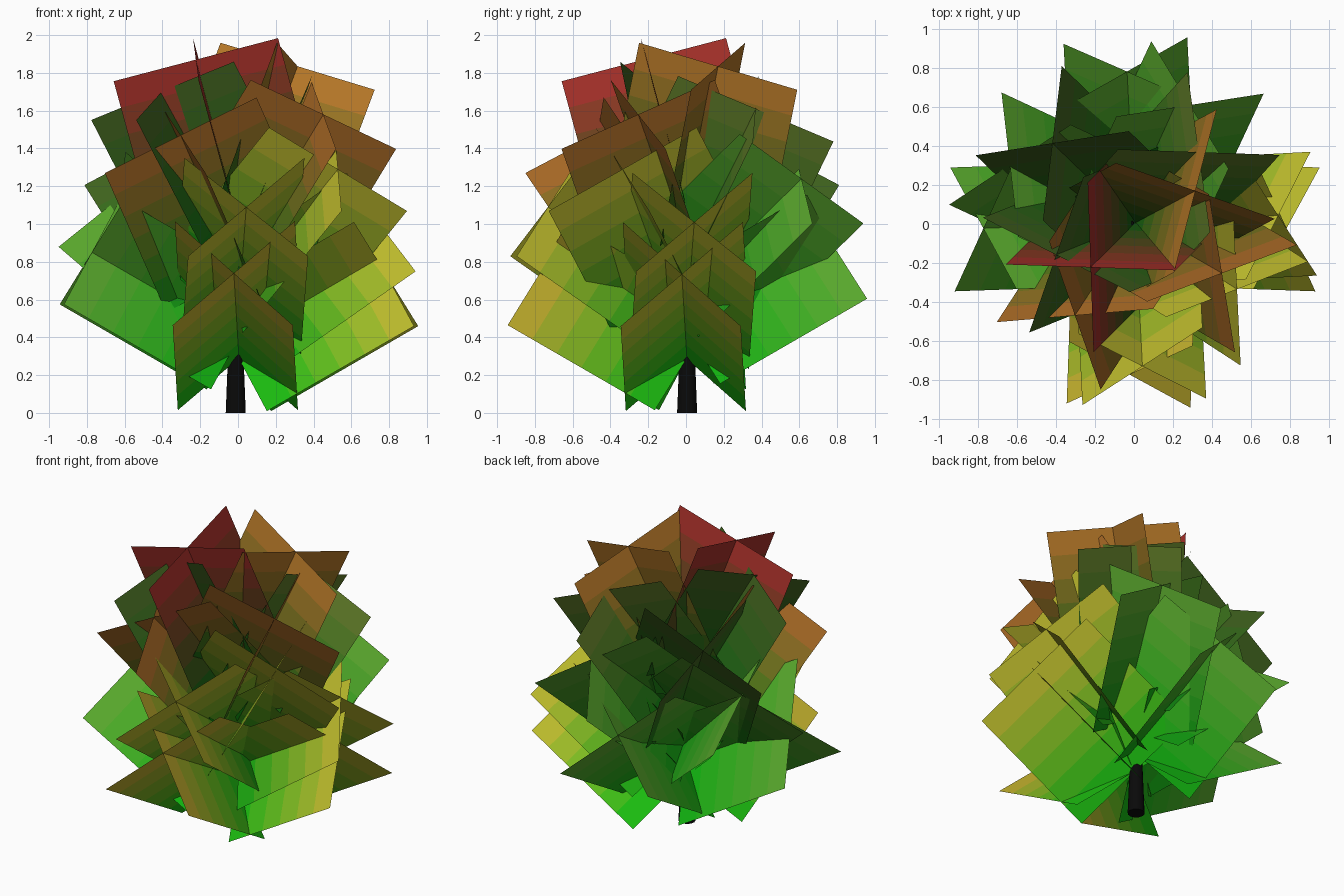
import bpy, bmesh, math
from mathutils import Vector

if "Cube" in bpy.data.objects:
    bpy.data.objects.remove(bpy.data.objects["Cube"])

SIZE, STRIPS = 0.9, 6
ORIGIN = Vector((.005, .005, 0))


def material(name, srgb):
    m = bpy.data.materials.new(name)
    m.diffuse_color = (*[c ** 2.2 for c in srgb], 1)
    m.use_nodes = True
    m.node_tree.nodes["Principled BSDF"].inputs["Base Color"].default_value = m.diffuse_color
    return m


# Leaf clusters: azimuth, pitch (degrees), height of the tip centre, tip colour
YELLOW, OLIVE, GREEN = (.80, .74, .20), (.40, .48, .18), (.38, .66, .20)
ORANGE, DARK, RED = (.76, .47, .18), (.27, .37, .14), (.68, .18, .18)
MUSTARD, BROWN = (.82, .68, .20), (.70, .40, .17)
CLUSTERS = [
    (-92, 30, .74, MUSTARD), (-2, 30, .735, YELLOW),
    (93, 30, .88, GREEN), (182, 30, .85, GREEN),
    (3, 35, 1.01, YELLOW), (-87, 35, 1.09, YELLOW),
    (155, 38, 1.13, GREEN), (65, 42, 1.24, GREEN),
    (-33, 46, 1.29, YELLOW), (136, 49, 1.415, DARK),
    (237, 51, 1.47, BROWN), (-30, 55, 1.58, BROWN),
    (48, 57, 1.61, OLIVE), (202, 61, 1.705, DARK),
    (28, 67, 1.835, ORANGE), (225, 69, 1.87, RED),
]


# Two crossed square cards sharing the branch axis, coloured in strips
def leaf_cluster(i, az, pitch, tip_z, tip_col):
    a, p = math.radians(az), math.radians(pitch)
    out = Vector((math.cos(a) * math.cos(p), math.sin(a) * math.cos(p), math.sin(p)))
    side = Vector((-math.sin(a), math.cos(a), 0))
    up = out.cross(side)
    start = ORIGIN + Vector((0, 0, tip_z - SIZE * math.sin(p)))
    base = (.07, .74 - .32 * (tip_z - .74), .08)
    me = bpy.data.meshes.new("leaf_cluster")
    bm = bmesh.new()
    for s in (-1, 1):
        half = (side + s * up).normalized() * SIZE / 2
        rows = []
        for k in range(STRIPS + 1):
            c = start + out * SIZE * k / STRIPS
            rows.append((bm.verts.new(c - half), bm.verts.new(c + half)))
        for k in range(STRIPS):
            (a0, b0), (a1, b1) = rows[k], rows[k + 1]
            bm.faces.new((a0, b0, b1, a1)).material_index = k
    bm.to_mesh(me)
    bm.free()
    for k in range(STRIPS):
        t = (k + .5) / STRIPS
        col = [b + (c - b) * t for b, c in zip(base, tip_col)]
        me.materials.append(material(f"leaf_{i}_{k}", col))
    ob = bpy.data.objects.new(f"leaf_cluster_{i}", me)
    bpy.context.collection.objects.link(ob)


for i, c in enumerate(CLUSTERS):
    leaf_cluster(i, *c)

# Tapered trunk
bpy.ops.mesh.primitive_cone_add(vertices=12, radius1=.053, radius2=.01, depth=1.1,
                                location=(-.012, .006, .55))
trunk = bpy.context.object
trunk.name = "trunk"
trunk.data.materials.append(material("bark", (.07, .07, .07)))
bpy.ops.object.shade_smooth_by_angle()
